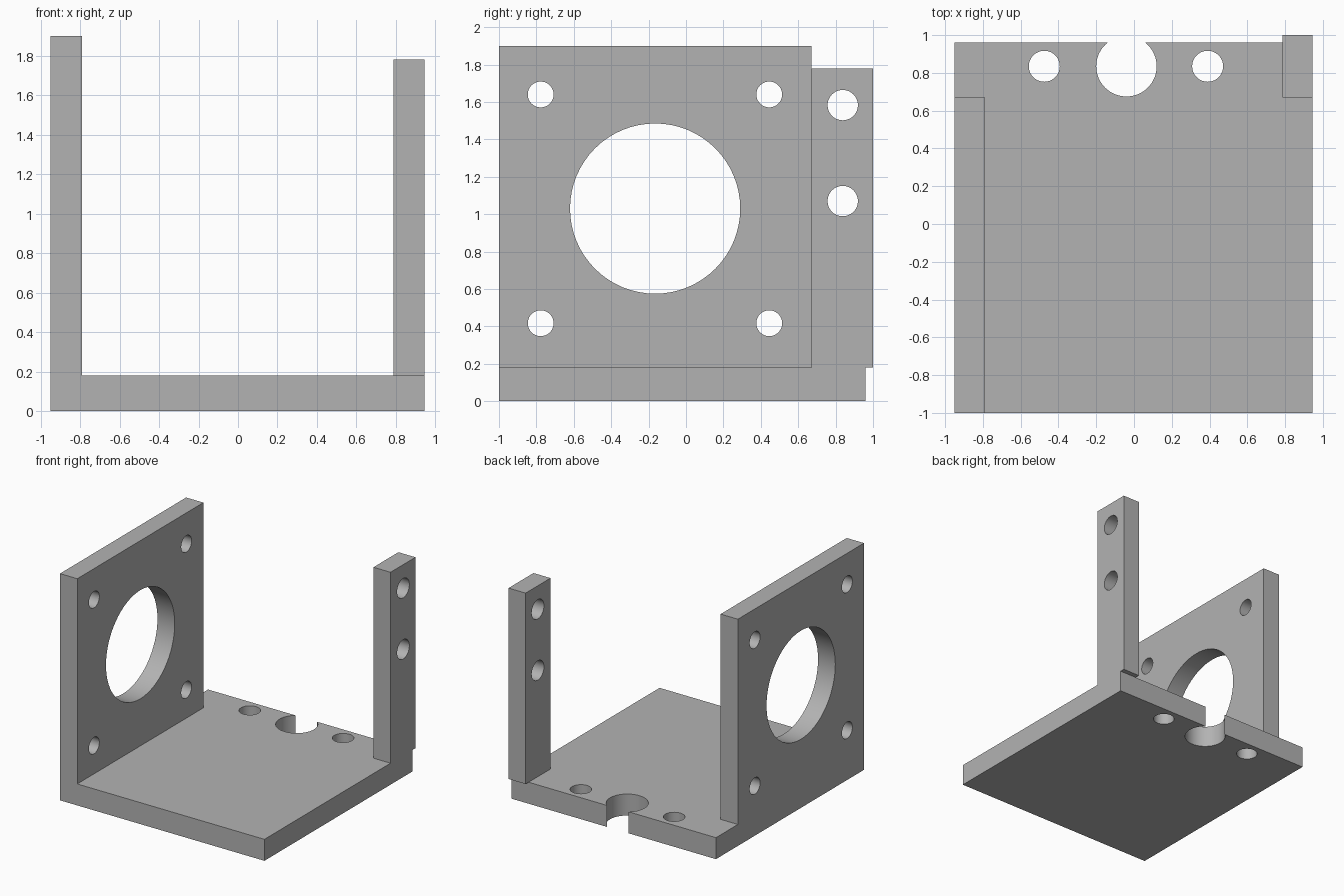
import bpy
from math import pi
from mathutils import Vector

cube = bpy.data.objects.get("Cube")
if cube:
    bpy.data.objects.remove(cube, do_unlink=True)

grey = bpy.data.materials.new("plain_grey")
grey.use_nodes = True
grey.diffuse_color = (0.45, 0.45, 0.45, 1)
grey.node_tree.nodes["Principled BSDF"].inputs["Base Color"].default_value = grey.diffuse_color


def block(name, low, high):
    """Box between two opposite corners."""
    low, high = Vector(low), Vector(high)
    bpy.ops.mesh.primitive_cube_add(size=1, location=(low + high) / 2)
    ob = bpy.context.object
    ob.name = name
    ob.scale = high - low
    bpy.ops.object.transform_apply(location=False, rotation=False, scale=True)
    ob.data.materials.append(grey)
    return ob


def drill(ob, centre, radius, axis):
    """Cut a round through-hole along the x or z axis."""
    rotation = (0, pi / 2, 0) if axis == "x" else (0, 0, 0)
    bpy.ops.mesh.primitive_cylinder_add(vertices=64, radius=radius, depth=0.5,
                                        location=centre, rotation=rotation)
    cutter = bpy.context.object
    cutter.hide_render = True
    cutter.data.materials.append(grey)
    bpy.context.view_layer.objects.active = ob
    mod = ob.modifiers.new("hole", "BOOLEAN")
    mod.operation = "DIFFERENCE"
    mod.solver = "EXACT"
    mod.object = cutter
    bpy.ops.object.modifier_apply(modifier=mod.name)
    bpy.data.objects.remove(cutter, do_unlink=True)


LEFT, RIGHT, FLOOR = 0.945, -0.95, 0.18

# Base with two screw holes and an open round notch at the back edge
base = block("base_plate", (RIGHT, -1, 0), (LEFT, 0.96, FLOOR))
for x, radius in ((-0.475, 0.082), (-0.04, 0.16), (0.39, 0.082)):
    drill(base, (x, 0.835, FLOOR / 2), radius, "z")

# Upright mounting plate with a large bore and four corner holes
plate = block("mounting_plate", (RIGHT, -1, FLOOR), (-0.79, 0.67, 1.9))
drill(plate, (-0.87, -0.165, 1.03), 0.455, "x")
for y in (-0.777, 0.445):
    for z in (0.417, 1.64):
        drill(plate, (-0.87, y, z), 0.069, "x")

# Rear post with two holes, overhanging the base slightly
post = block("rear_post", (0.787, 0.67, FLOOR), (LEFT, 1, 1.78))
for z in (1.07, 1.583):
    drill(post, (0.866, 0.838, z), 0.081, "x")

# Smooth bores with sharp rims
bpy.ops.object.select_all(action="DESELECT")
for part in (base, plate, post):
    part.select_set(True)
bpy.context.view_layer.objects.active = base
bpy.ops.object.shade_smooth_by_angle(angle=pi / 6)
